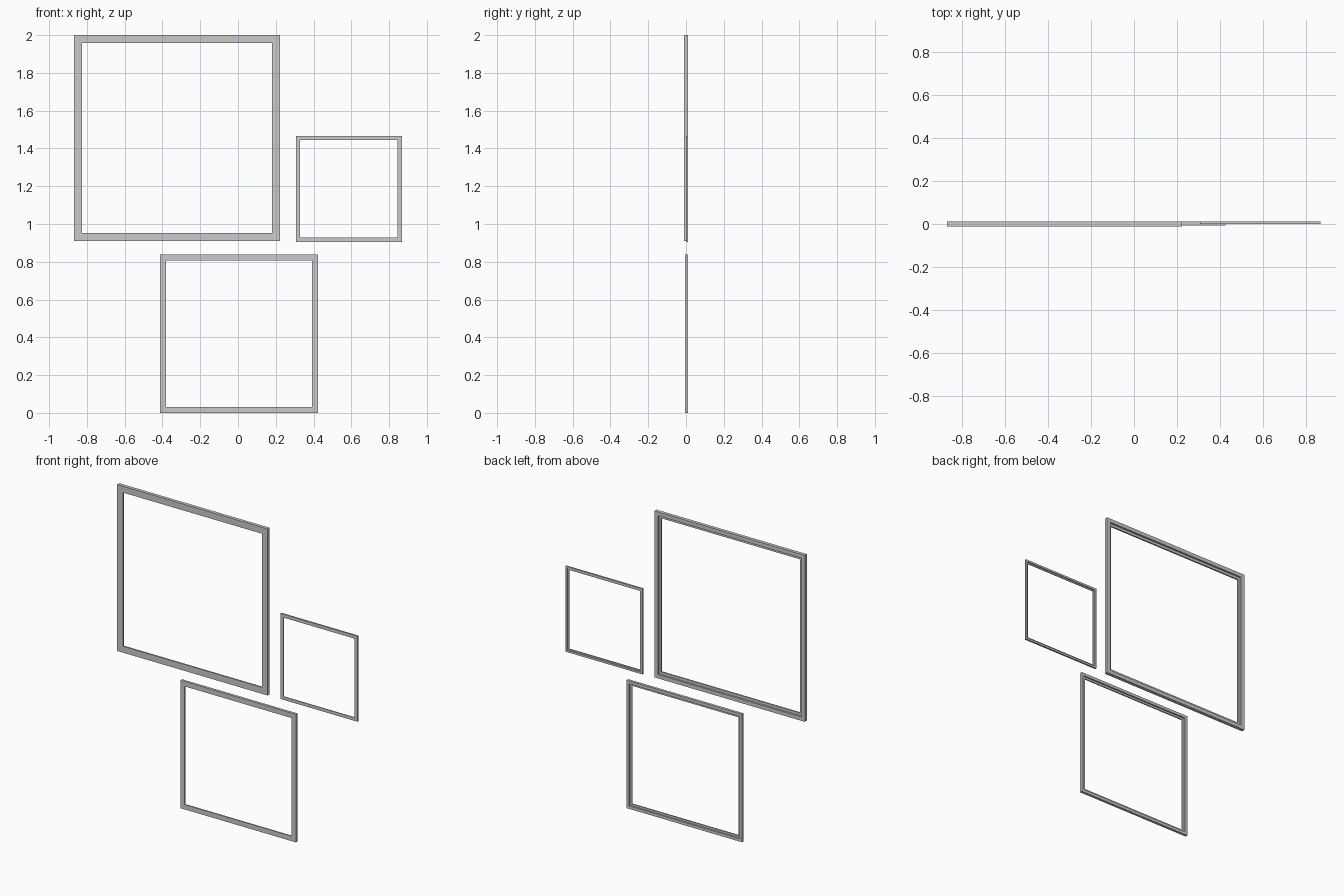
import bpy, bmesh

if "Cube" in bpy.data.objects:
    bpy.data.objects.remove(bpy.data.objects["Cube"])

BACK_Y = 0.011  # all frames hang flush against the same wall plane

# L-shaped moulding section, as fractions of frame size: (inset from outer edge, distance from wall)
WIDTH, DEPTH = 0.0385, 0.0202
REBATE_INSET, REBATE_DEPTH = 0.023, 0.011
SECTION = [(0, 0), (0, DEPTH), (WIDTH, DEPTH), (WIDTH, REBATE_DEPTH),
           (REBATE_INSET, REBATE_DEPTH), (REBATE_INSET, 0)]


def picture_frame(name, cx, cz, size):
    """Sweep the moulding round a square with mitred corners."""
    bm = bmesh.new()
    rings = []
    for sx, sz in ((-1, -1), (1, -1), (1, 1), (-1, 1)):
        ring = []
        for inset, depth in SECTION:
            r = size * (0.5 - inset)
            ring.append(bm.verts.new((cx + sx * r, BACK_Y - size * depth, cz + sz * r)))
        rings.append(ring)
    n = len(SECTION)
    for i in range(4):
        a, b = rings[i], rings[(i + 1) % 4]
        for j in range(n):
            k = (j + 1) % n
            bm.faces.new((a[j], b[j], b[k], a[k]))
    bmesh.ops.recalc_face_normals(bm, faces=bm.faces)
    mesh = bpy.data.meshes.new(name)
    bm.to_mesh(mesh)
    bm.free()
    obj = bpy.data.objects.new(name, mesh)
    bpy.context.collection.objects.link(obj)
    return obj


# Three frames in a wall arrangement
picture_frame("large_frame", -0.323, 1.455, 1.09)
picture_frame("medium_frame", 0.005, 0.419, 0.838)
picture_frame("small_frame", 0.587, 1.186, 0.56)
